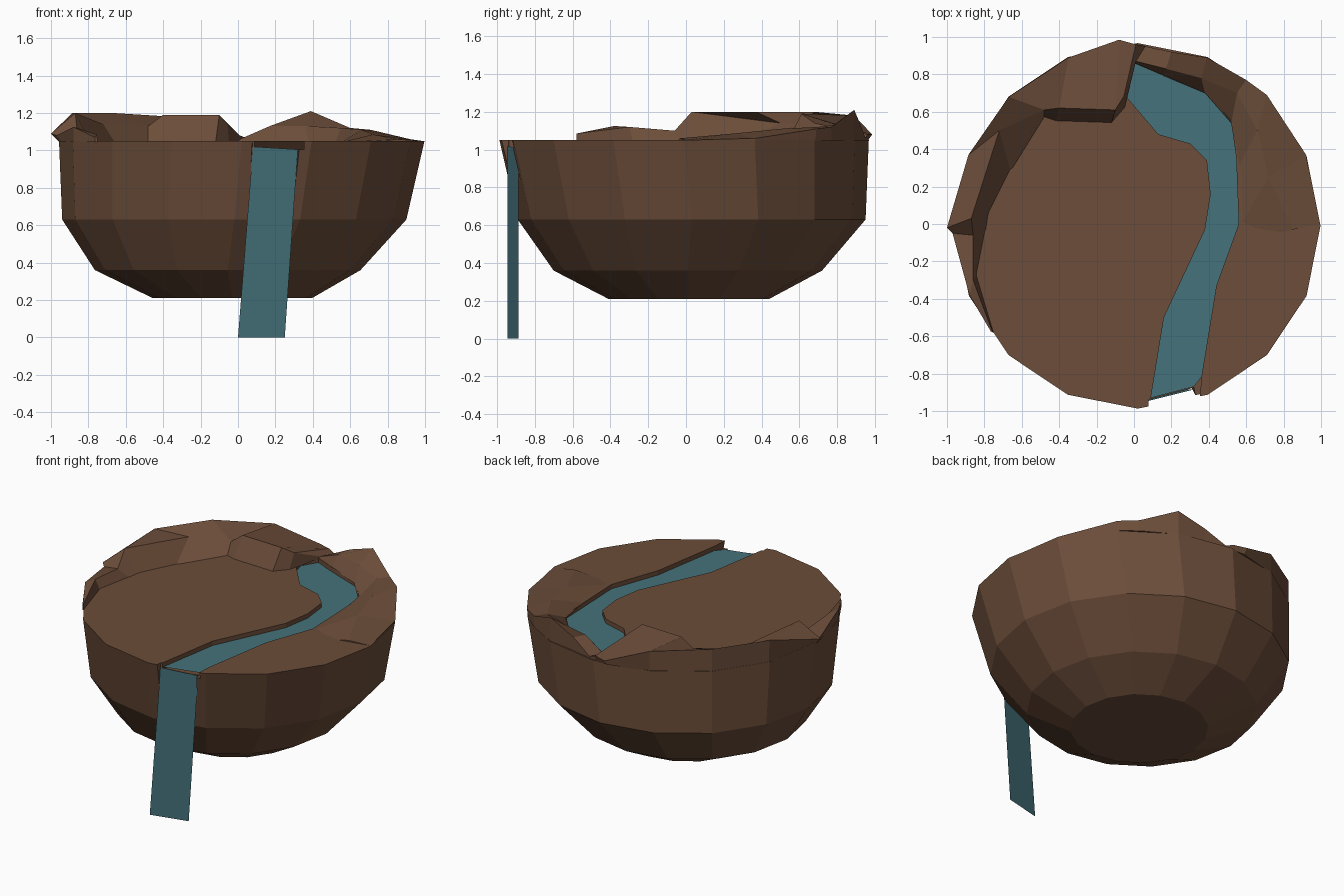
import bpy, bmesh, math


def material(name, rgb):
    m = bpy.data.materials.new(name)
    m.diffuse_color = (*rgb, 1)
    return m


EARTH = material("earth", (0.15, 0.075, 0.042))
WATER = material("water", (0.06, 0.17, 0.20))


def make(name, verts, faces, mat):
    bm = bmesh.new()
    vs = [bm.verts.new(v) for v in verts]
    for f in faces:
        bm.faces.new([vs[i] for i in f])
    bmesh.ops.recalc_face_normals(bm, faces=bm.faces)
    me = bpy.data.meshes.new(name)
    bm.to_mesh(me)
    bm.free()
    me.materials.append(mat)
    ob = bpy.data.objects.new(name, me)
    bpy.context.collection.objects.link(ob)
    return ob


def loft(name, rings, mat):
    """Join closed rings of equal length and cap both ends."""
    n = len(rings[0])
    verts = [v for r in rings for v in r]
    faces = [(k * n + i, k * n + (i + 1) % n, (k + 1) * n + (i + 1) % n, (k + 1) * n + i)
             for k in range(len(rings) - 1) for i in range(n)]
    faces += [tuple(range(n)), tuple(range((len(rings) - 1) * n, len(rings) * n))]
    return make(name, verts, faces, mat)


def circle(cx, cy, r, z, n=16):
    return [(cx + r * math.cos(2 * math.pi * i / n), cy + r * math.sin(2 * math.pi * i / n), z)
            for i in range(n)]


def prism(name, outline, z0, z1, shear=0):
    return loft(name, [[(x + shear * (z - 1), y, z) for x, y in outline] for z in (z0, z1)], EARTH)


# floating island body: 16-sided bowl
island = loft("island_body", [
    circle(-0.03, 0.015, 0.425, 0.21),
    circle(-0.055, 0.01, 0.71, 0.36),
    circle(-0.02, 0.03, 0.92, 0.63),
    circle(0.02, -0.01, 0.977, 1.05)], EARTH)

# winding river outline
left_bank = [(0.09, -0.93), (0.16, -0.5), (0.38, -0.03), (0.41, 0.16), (0.39, 0.34),
             (0.30, 0.43), (0.13, 0.48), (-0.04, 0.68), (-0.06, 0.76), (0.0, 0.86)]
right_bank = [(0.14, 0.80), (0.40, 0.70), (0.54, 0.52), (0.56, 0.0), (0.44, -0.33),
              (0.36, -0.82), (0.32, -0.87)]
river = left_bank + right_bank

# cut the river bed and the notch for the waterfall
bed = prism("bed_cutter", [(0.08, -1.05)] + left_bank + right_bank[:-1] + [(0.345, -1.05)], 1.005, 1.3)
notch = prism("notch_cutter", [(0.075, -0.94), (0.32, -0.875), (0.35, -1.05), (0.07, -1.05)],
              0.6, 1.2, 0.07)
for cutter in (bed, notch):
    mod = island.modifiers.new(cutter.name, 'BOOLEAN')
    mod.object = cutter
    mod.operation = 'DIFFERENCE'
    mod.solver = 'EXACT'
    cutter.hide_render = True
    cutter.hide_set(True)

# water surface and waterfall sheet
make("river_water", [(x, y, 1.02) for x, y in river], [tuple(range(len(river)))], WATER)
make("waterfall", [(0.08, -0.945, 1.02), (0.32, -0.885, 1.005), (0.25, -0.885, 0), (0, -0.945, 0)],
     [(0, 1, 2, 3)], WATER)


def ridge(name, stations):
    """Rock ridge: each station gives foot x,y, crest x,y,z and outer rim x,y,z."""
    rings = []
    for fx, fy, cx, cy, cz, ox, oy, oz in stations:
        k = 0.975 / max(0.975, math.hypot(ox - 0.02, oy + 0.01))
        bx, by = 0.02 + (ox - 0.02) * k, -0.01 + (oy + 0.01) * k
        rings.append([(fx, fy, 1.045), (cx, cy, cz), (ox, oy, oz), (bx, by, 1.045)])
    return loft(name, rings, EARTH)


# rocks around the left and back edge
ridge("left_rock_ridge", [
    (-0.75, -0.58, -0.755, -0.58, 1.085, -0.765, -0.575, 1.07),
    (-0.84, -0.28, -0.86, -0.30, 1.12, -0.88, -0.38, 1.125),
    (-0.79, -0.03, -0.86, -0.06, 1.10, -0.97, -0.05, 1.08),
    (-0.78, 0.04, -0.87, 0.03, 1.20, -1.00, -0.02, 1.09),
    (-0.66, 0.28, -0.72, 0.50, 1.14, -0.885, 0.37, 1.20),
    (-0.48, 0.57, -0.48, 0.61, 1.13, -0.67, 0.68, 1.20),
    (-0.42, 0.55, -0.40, 0.62, 1.19, -0.35, 0.89, 1.18),
    (-0.12, 0.54, -0.10, 0.61, 1.19, -0.08, 0.985, 1.08),
    (-0.05, 0.62, -0.055, 0.68, 1.14, 0.01, 0.96, 1.08),
    (0.0, 0.86, 0.01, 0.87, 1.06, 0.06, 0.95, 1.06)])

# rocks around the right and back edge
ridge("right_rock_ridge", [
    (0.0, 0.86, 0.01, 0.87, 1.06, 0.06, 0.95, 1.06),
    (0.14, 0.80, 0.17, 0.83, 1.13, 0.20, 0.92, 1.14),
    (0.38, 0.70, 0.36, 0.78, 1.13, 0.39, 0.89, 1.21),
    (0.52, 0.54, 0.55, 0.70, 1.12, 0.60, 0.77, 1.12),
    (0.555, 0.30, 0.66, 0.50, 1.11, 0.71, 0.69, 1.11),
    (0.56, -0.02, 0.72, 0.25, 1.085, 0.92, 0.37, 1.06),
    (0.75, -0.05, 0.85, -0.03, 1.06, 0.99, 0.0, 1.05)])
